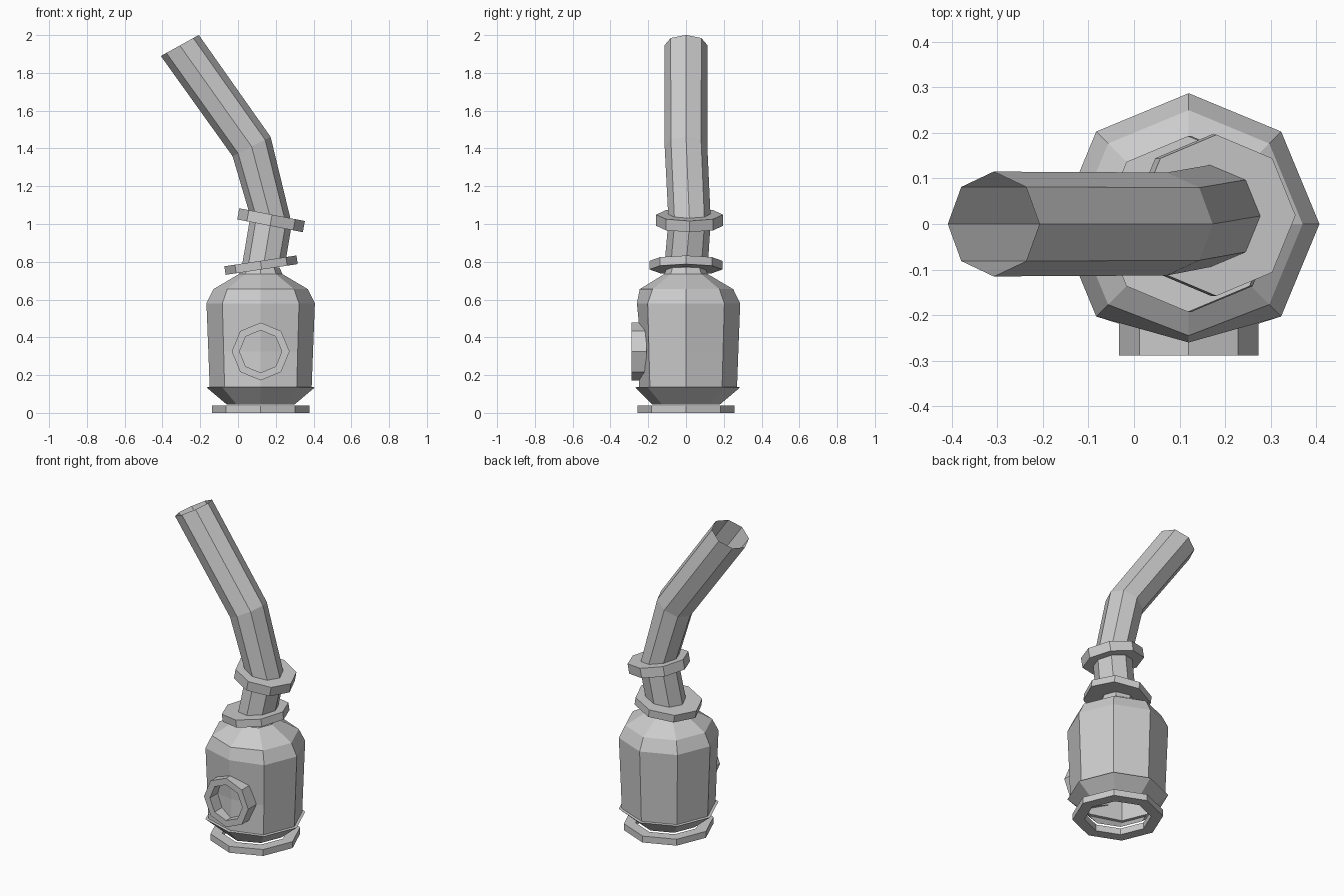
import bpy
from math import cos, sin, pi, radians
from mathutils import Vector, Matrix

if "Cube" in bpy.data.objects:
    bpy.data.objects.remove(bpy.data.objects["Cube"])

N = 8  # sides of every round part


def loft(name, rings, closed=False):
    """Skin a list of equal-length point rings; closed joins last to first."""
    n = len(rings[0])
    verts = [p for ring in rings for p in ring]
    faces = []
    for i in range(len(rings) if closed else len(rings) - 1):
        a, b = i * n, ((i + 1) % len(rings)) * n
        for k in range(n):
            j = (k + 1) % n
            faces.append((a + k, a + j, b + j, b + k))
    mesh = bpy.data.meshes.new(name)
    mesh.from_pydata(verts, [], faces)
    mesh.update()
    obj = bpy.data.objects.new(name, mesh)
    bpy.context.collection.objects.link(obj)
    return obj


def circle(center, r, tilt=0.0, h=0.0):
    """Octagon tilted about y (positive raises the +x side), offset h on its axis."""
    rot = Matrix.Rotation(radians(-tilt), 3, 'Y')
    return [Vector(center) + rot @ Vector((r * cos(2 * pi * k / N), r * sin(2 * pi * k / N), h))
            for k in range(N)]


def collar(name, center, r_out, r_in, thick, tilt=0.0):
    t = thick / 2
    section = [(r_out, -t), (r_out, t), (r_in, t), (r_in, -t)]
    return loft(name, [circle(center, r, tilt, h) for r, h in section], closed=True)


CX = 0.12  # axis of the body

# Foot ring
collar("foot_ring", (CX, 0, 0.02), 0.258, 0.19, 0.04)

# Body: flared bottom with lip, near-straight wall, shoulder; front corner is flattened
profile = [(0.18, 0.045, 0.18), (0.287, 0.135, 0.268), (0.27, 0.137, 0.25), (0.277, 0.325, 0.235),
           (0.287, 0.58, 0.26), (0.25, 0.655, 0.245), (0.115, 0.735, 0.115), (0.10, 0.77, 0.10)]
rings = []
for r, z, front in profile:
    ring = circle((CX, 0, z), r)
    ring[6].y = -front
    rings.append(ring)
loft("body", rings)

# Round port rim on the front
port = collar("port_rim", (0, 0, 0), 0.153, 0.112, 0.08)
port.data.transform(Matrix.Translation((CX, -0.249, 0.325)) @ Matrix.Rotation(pi / 2, 4, 'X'))

# Two tilted neck collars
collar("lower_collar", (0.122, 0, 0.782), 0.193, 0.09, 0.046, 8.5)
collar("upper_collar", (0.175, 0.019, 1.02), 0.177, 0.095, 0.06, -11)

# Bent open pipe
path = [((0.133, 0.0, 0.77), 0.115, 4), ((0.175, 0.019, 1.02), 0.112, -11),
        ((0.072, 0.0, 1.41), 0.113, 27), ((-0.308, 0, 1.945), 0.115, 29)]
loft("pipe", [circle(c, r, t) for c, r, t in path])
